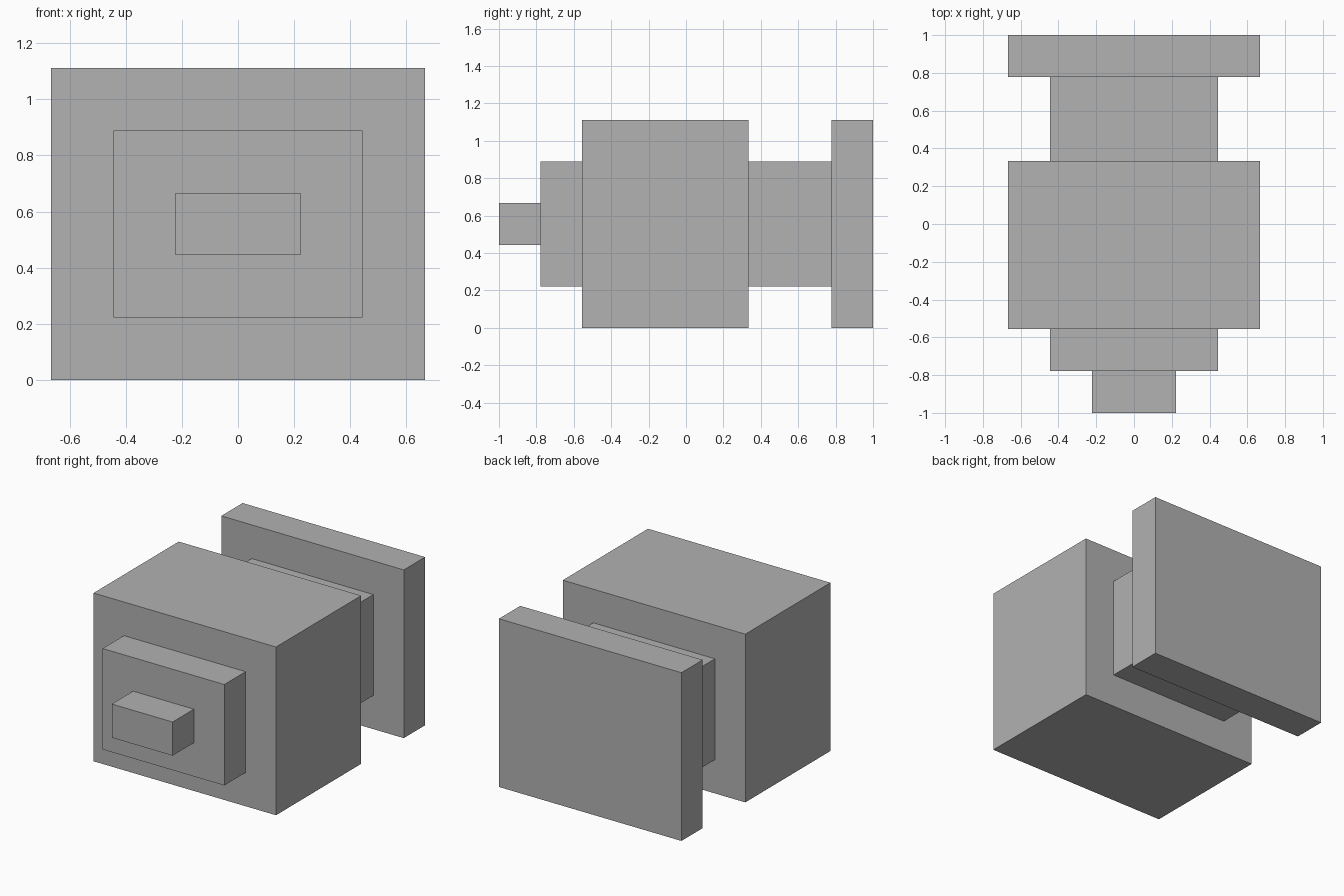
import bpy
import bmesh
from mathutils import Matrix

UNIT = 2 / 9          # every block is a whole number of these
MID_HEIGHT = 2.5      # shared centre axis, in units

cube = bpy.data.objects.get("Cube")
if cube:
    bpy.data.objects.remove(cube, do_unlink=True)

# Single flat grey
grey = bpy.data.materials.new("grey")
grey.use_nodes = True
color = (0.445, 0.445, 0.445, 1)
grey.diffuse_color = color
grey.node_tree.nodes["Principled BSDF"].inputs["Base Color"].default_value = color


def block(name, width, depth, height, front):
    """Box centred on the long axis, starting at the given front position."""
    bm = bmesh.new()
    place = Matrix.Translation((0, front + depth / 2, MID_HEIGHT))
    size = Matrix.Diagonal((width, depth, height, 1))
    bmesh.ops.create_cube(bm, size=1, matrix=Matrix.Scale(UNIT, 4) @ place @ size)
    mesh = bpy.data.meshes.new(name)
    bm.to_mesh(mesh)
    bm.free()
    mesh.materials.append(grey)
    bpy.context.collection.objects.link(bpy.data.objects.new(name, mesh))


# Blocks stacked from front to back: name, width, depth, height
parts = [
    ("front_tip", 2, 1, 1),
    ("front_step", 4, 1, 3),
    ("main_body", 6, 4, 5),
    ("rear_neck", 4, 2, 3),
    ("rear_plate", 6, 1, 5),
]
front = -4.5
for name, width, depth, height in parts:
    block(name, width, depth, height, front)
    front += depth
